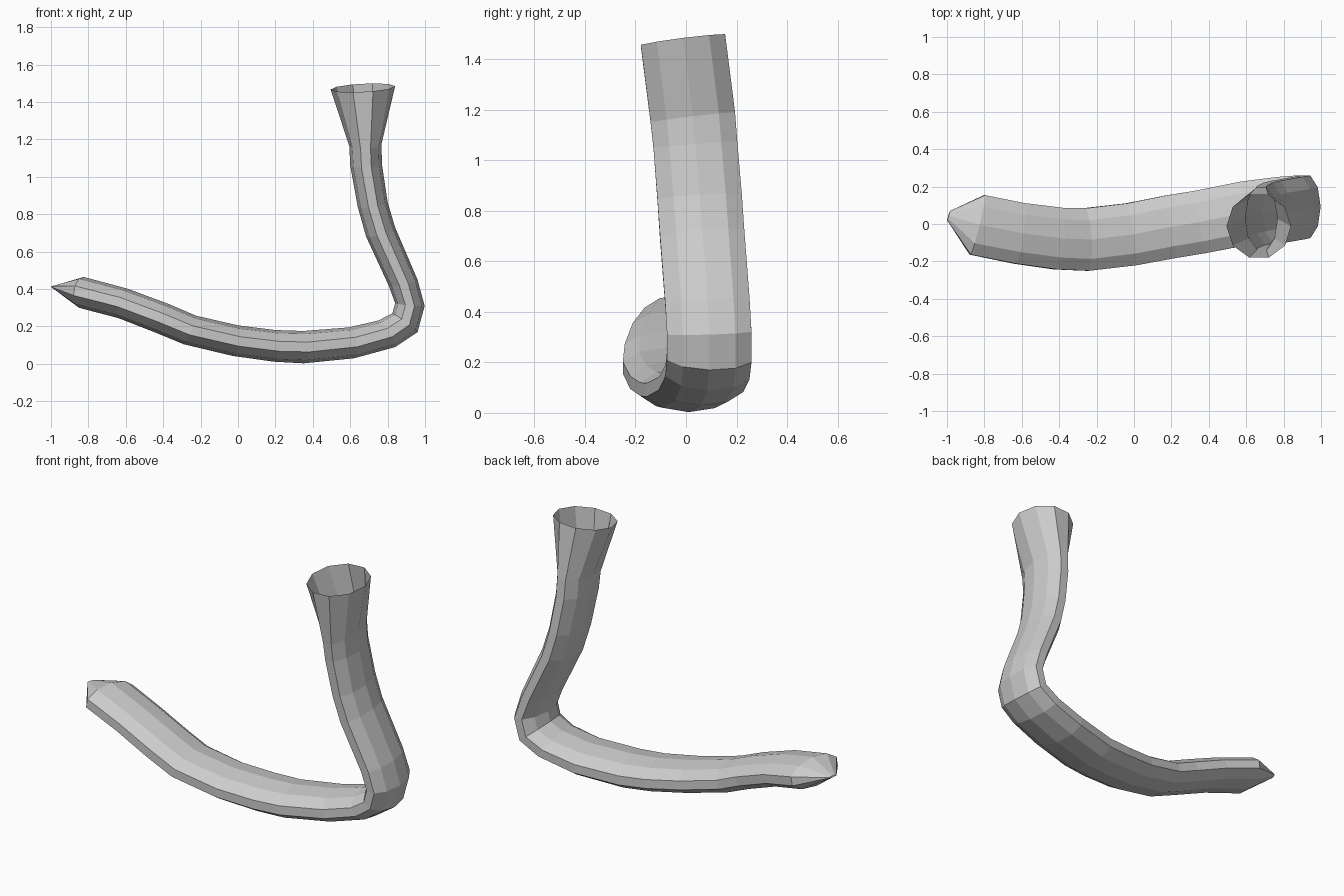
import bpy, bmesh, math
from mathutils import Vector

SIDES = 10
# stations: outer x, outer z, inner x, inner z, centre y, half width
stations = [
    (-0.993, 0.408, -0.990, 0.416, 0.045, 0.027),
    (-0.850, 0.300, -0.825, 0.465, -0.005, 0.172),
    (-0.640, 0.245, -0.590, 0.402, -0.050, 0.172),
    (-0.440, 0.167, -0.370, 0.320, -0.078, 0.174),
    (-0.290, 0.105, -0.225, 0.258, -0.083, 0.176),
    (-0.030, 0.043, 0.000, 0.206, -0.055, 0.176),
    (0.190, 0.012, 0.200, 0.181, -0.015, 0.178),
    (0.350, 0.003, 0.350, 0.176, 0.010, 0.178),
    (0.620, 0.030, 0.590, 0.195, 0.060, 0.178),
    (0.840, 0.090, 0.750, 0.232, 0.085, 0.176),
    (0.960, 0.170, 0.825, 0.270, 0.092, 0.176),
    (0.998, 0.310, 0.840, 0.325, 0.092, 0.176),
    (0.960, 0.450, 0.805, 0.420, 0.085, 0.176),
    (0.840, 0.730, 0.685, 0.680, 0.064, 0.176),
    (0.800, 0.865, 0.640, 0.840, 0.054, 0.176),
    (0.770, 1.065, 0.600, 1.060, 0.037, 0.175),
    (0.767, 1.175, 0.595, 1.165, 0.027, 0.177),
    (0.840, 1.485, 0.495, 1.467, -0.012, 0.177),
]
centres = [Vector(((a + c) / 2, y, (b + d) / 2)) for a, b, c, d, y, w in stations]

# Loft flattened rings along the bent path
bm = bmesh.new()
rings = []
for i, (a, b, c, d, y, w) in enumerate(stations):
    tangent = (centres[min(i + 1, len(centres) - 1)] - centres[max(i - 1, 0)]).normalized()
    side = Vector((0, 1, 0))
    side = (side - tangent * side.dot(tangent)).normalized() * w
    thick = Vector(((a - c) / 2, 0, (b - d) / 2))
    ring = []
    for k in range(SIDES):
        t = 2 * math.pi * k / SIDES
        ring.append(bm.verts.new(centres[i] + thick * math.cos(t) + side * math.sin(t)))
    rings.append(ring)
for r, s in zip(rings, rings[1:]):
    for k in range(SIDES):
        n = (k + 1) % SIDES
        bm.faces.new((r[k], r[n], s[n], s[k]))

# Pinched tip is closed, flared end stays open
bm.faces.new(rings[0][::-1])
bmesh.ops.recalc_face_normals(bm, faces=bm.faces)
mesh = bpy.data.meshes.new("bent_tube")
bm.to_mesh(mesh)
bm.free()
obj = bpy.data.objects.new("bent_tube", mesh)
bpy.context.collection.objects.link(obj)
